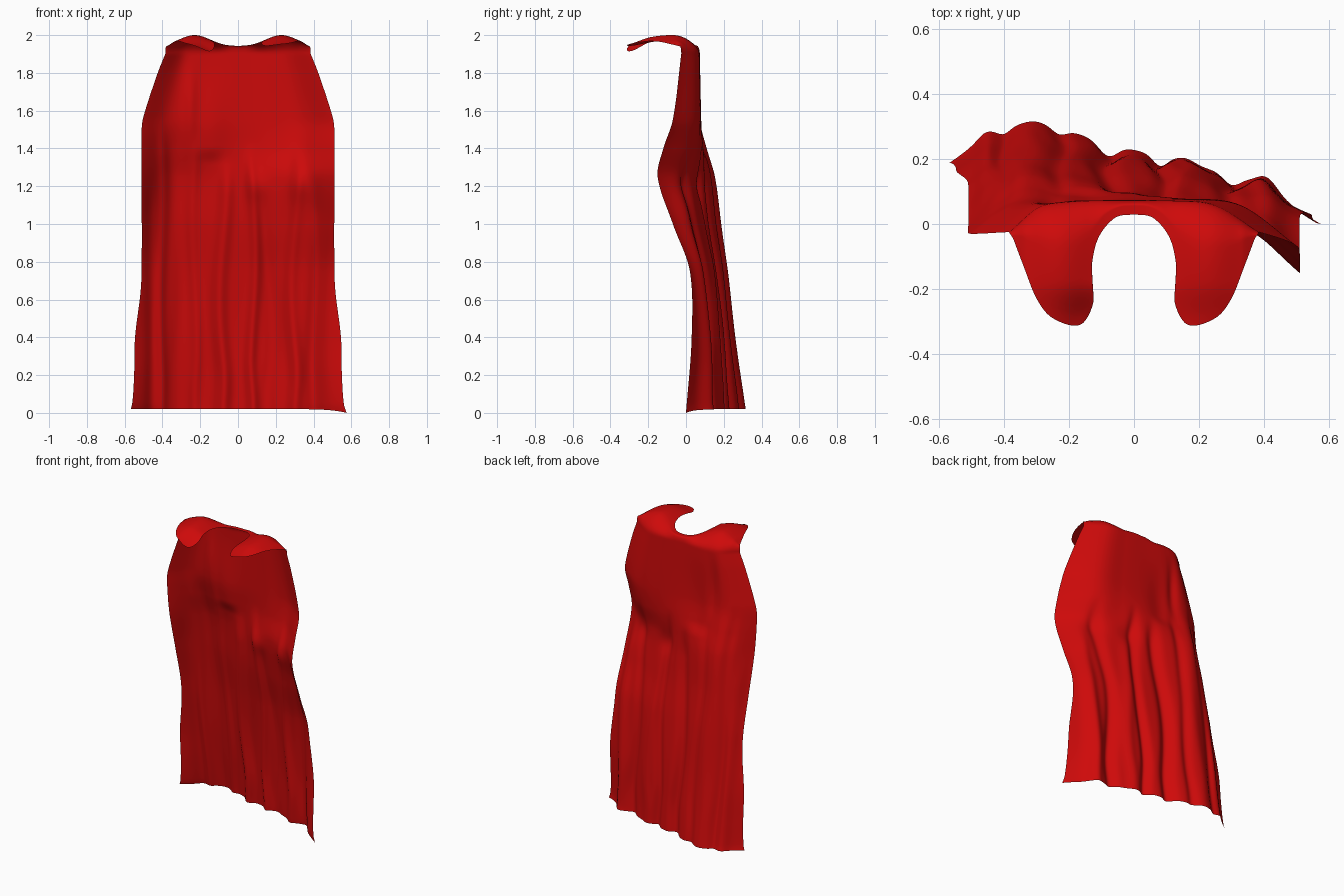
import bpy, bmesh, math

cube = bpy.data.objects.get("Cube")
if cube:
    bpy.data.objects.remove(cube, do_unlink=True)


def spline(keys, vals, x):
    """Smooth curve through the points (keys, vals)."""
    x = min(max(x, keys[0]), keys[-1])
    n = len(keys)
    i = max(k for k in range(n - 1) if keys[k] <= x)

    def slope(k):
        a, b = max(k - 1, 0), min(k + 1, n - 1)
        return (vals[b] - vals[a]) / (keys[b] - keys[a])

    h = keys[i + 1] - keys[i]
    t = (x - keys[i]) / h
    return (vals[i] * (1 + 2 * t) * (1 - t) ** 2 + slope(i) * h * t * (1 - t) ** 2
            + vals[i + 1] * t * t * (3 - 2 * t) + slope(i + 1) * h * t * t * (t - 1))


def bump(d, width):
    return math.exp(-(d / width) ** 2)


def ramp(a, b, x):
    t = min(max((x - a) / (b - a), 0), 1)
    return t * t * (3 - 2 * t)


# Overall drape: depth of the cloth at each height, from right edge to left edge
SIDES = [-1, -.75, -.5, -.1, .3, .65, 1]
LEVELS = [0, .4, .75, 1, 1.25, 1.4, 1.55, 1.9]
DRAPE = [[.19, .285, .305, .245, .185, .125, 0],
         [.16, .23, .25, .21, .17, .11, .03],
         [.12, .2, .21, .165, .14, .09, .02],
         [.06, .17, .17, .13, .09, .04, -.07],
         [0, .13, .14, .11, .06, 0, -.15],
         [-.02, .09, .1, .095, .075, .035, -.12],
         [-.03, .06, .075, .08, .078, .058, -.07],
         [-.025, .055, .07, .072, .072, .058, -.025]]
WIDTH_Z = [0, .05, .2, .4, .65, .8, 1.2, 1.5, 1.57, 1.8, 1.9]
WIDTH = [.575, .56, .55, .545, .515, .51, .51, .51, .5, .425, .385]

# Folds: centre, depth, width, height where each one fades out, sway
FOLDS = [(-.46, .015, .03, 1.3, .004), (-.4, -.015, .025, 1.6, .01),
         (-.31, .012, .05, 1.6, .015), (-.23, -.018, .03, 1.5, .012),
         (-.08, -.04, .04, 1.4, .02), (.08, -.03, .03, 1.45, .015),
         (.16, .015, .04, 1.2, .025), (.3, -.03, .035, 1.45, .02),
         (.41, .04, .045, 1.3, .01)]
# Local dents: x, z, depth, width, height
DENTS = [(.1, 1.2, .015, .06, .07), (.32, 1.2, .012, .06, .07), (-.25, 1.62, .015, .035, .2)]


def cloth_depth(s, x, z):
    y = spline(LEVELS, [spline(SIDES, row, s) for row in DRAPE], z)
    for k, (centre, depth, width, top, sway) in enumerate(FOLDS):
        d = x - centre - sway * math.sin(5 * z + 2 * k) * ramp(0, .3, z)
        y += depth * bump(d, width) * (1 - ramp(top - .25, top, z)) * (1 - .3 * ramp(.2, 1, z))
    for centre, level, depth, width, height in DENTS:
        y -= depth * bump(x - centre, width) * bump(z - level, height)
    # hanging pocket on the upper back, pressed forward above its lower lip
    y -= .016 * bump(x + .14, .08) * ramp(1.32, 1.41, z) * (1 - ramp(1.45, 1.85, z))
    return y


# Free edge of the shoulder flap: neck opening, tip, outer edge
EDGE_S = [0, .1, .2, .3, .4, .52, .68, .8, .9, 1]
EDGE_X = [0, .06, .113, .133, .125, .165, .25, .3, .34, .372]
EDGE_Y = [.03, .018, -.05, -.16, -.24, -.31, -.29, -.23, -.13, -.045]


def flap_height(x, y):
    ridge = bump(abs(x) - .23, .115)
    crown = .058 * ridge * bump(y + .08, .24)
    tip = (.015 + .03 * bump(x + .14, .08)) * ramp(-.18, -.31, y)
    return 1.942 + crown - tip - .012 * ramp(.33, .385, abs(x))


COLS, BODY_ROWS, FLAP_ROWS = 160, 150, 28
TOP = 1.9


def body_point(s, t):
    hem = .02 - .02 * max(s, 0) ** 8
    z = hem + (TOP - hem) * t
    x = s * spline(WIDTH_Z, WIDTH, z)
    return x, cloth_depth(s, x, z), z


def flap_point(s, q):
    x0, y0, z0 = body_point(s, 1)
    a = abs(s)
    x1 = math.copysign(spline(EDGE_S, EDGE_X, a), s)
    y1 = spline(EDGE_S, EDGE_Y, a)
    x, y = x0 + (x1 - x0) * q, y0 + (y1 - y0) * q
    rise = math.sqrt(1 - (1 - min(1, q / .35)) ** 2)
    return x, y, z0 + (flap_height(x, y) - z0) * rise


# Cape: back panel rolling over the shoulders into two flaps
bm = bmesh.new()
rows = []
for j in range(BODY_ROWS + FLAP_ROWS + 1):
    row = []
    for i in range(COLS + 1):
        s = 2 * i / COLS - 1
        if j <= BODY_ROWS:
            p = body_point(s, j / BODY_ROWS)
        else:
            p = flap_point(s, ((j - BODY_ROWS) / FLAP_ROWS) ** 1.6)
        row.append(bm.verts.new(p))
    rows.append(row)
for lower, upper in zip(rows, rows[1:]):
    for i in range(COLS):
        bm.faces.new((lower[i], upper[i], upper[i + 1], lower[i + 1]))
mesh = bpy.data.meshes.new("cape")
bm.to_mesh(mesh)
bm.free()
mesh.shade_smooth()

# Red cloth
red = bpy.data.materials.new("red_cloth")
red.use_nodes = True
colour = (.62, .003, .003, 1)
red.diffuse_color = colour
red.node_tree.nodes["Principled BSDF"].inputs["Base Color"].default_value = colour
mesh.materials.append(red)

cape = bpy.data.objects.new("cape", mesh)
bpy.context.collection.objects.link(cape)
